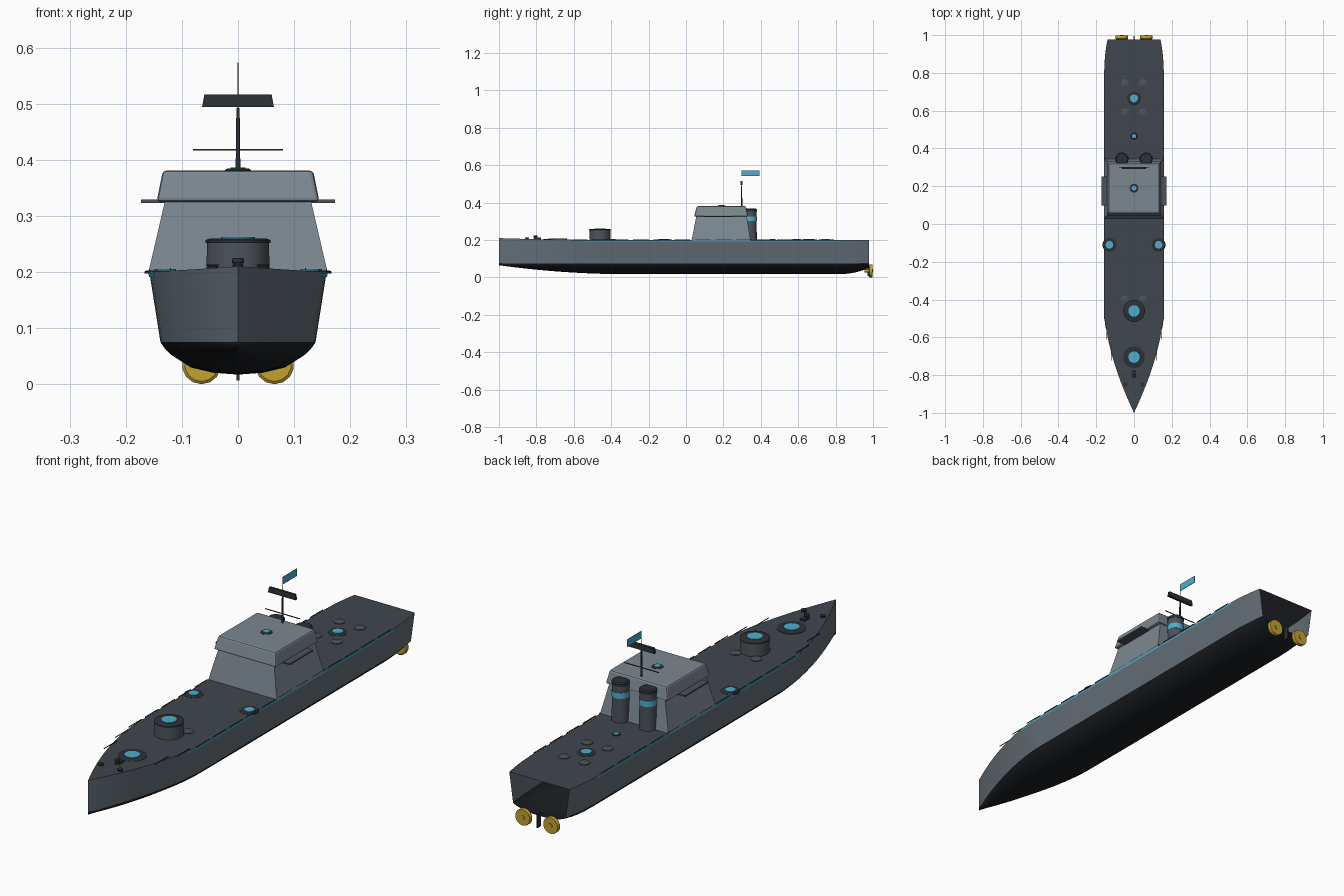
import bpy, bmesh, math

if "Cube" in bpy.data.objects:
    bpy.data.objects.remove(bpy.data.objects["Cube"])

def mat(name, r, g, b):
    m = bpy.data.materials.new(name)
    m.diffuse_color = (r, g, b, 1)
    m.use_nodes = True
    m.node_tree.nodes["Principled BSDF"].inputs["Base Color"].default_value = m.diffuse_color
    return m

HULL = mat("hull_grey", .13, .16, .19)
HOUSE = mat("house_grey", .20, .245, .28)
DECK = mat("deck_grey", .05, .062, .075)
BLACK = mat("bottom_black", .012, .014, .017)
DARK = mat("dark_metal", .025, .03, .036)
GUN = mat("mid_grey", .07, .085, .1)
TEAL = mat("teal", .08, .42, .62)
GOLD = mat("brass", .55, .36, .03)

def make(name, verts, faces, m, smooth=None, mirror=False, merge=True):
    me = bpy.data.meshes.new(name)
    me.from_pydata(verts, [], faces)
    bm = bmesh.new()
    bm.from_mesh(me)
    bmesh.ops.remove_doubles(bm, verts=bm.verts, dist=1e-5)
    bm.to_mesh(me)
    bm.free()
    me.materials.append(m)
    ob = bpy.data.objects.new(name, me)
    bpy.context.collection.objects.link(ob)
    if smooth:
        bpy.ops.object.select_all(action='DESELECT')
        ob.select_set(True)
        bpy.context.view_layer.objects.active = ob
        bpy.ops.object.shade_smooth_by_angle(angle=math.radians(smooth))
    if mirror:
        mod = ob.modifiers.new("mirror", 'MIRROR')
        mod.use_mirror_merge = merge
    return ob

def frustum(name, bottom, top, z0, z1, m, bevel=0):
    """Box tapering from the bottom to the top rectangle (x0, x1, y0, y1)."""
    v = [(x, y, z) for (a, b, c, d), z in ((bottom, z0), (top, z1))
         for x, y in ((a, c), (b, c), (b, d), (a, d))]
    f = [(3, 2, 1, 0), (4, 5, 6, 7)] + [(i, (i + 1) % 4, (i + 1) % 4 + 4, i + 4) for i in range(4)]
    ob = make(name, v, f, m)
    if bevel:
        mod = ob.modifiers.new("bevel", 'BEVEL')
        mod.width, mod.segments = bevel, 2
    return ob

def box(name, c, s, m):
    r = (c[0] - s[0] / 2, c[0] + s[0] / 2, c[1] - s[1] / 2, c[1] + s[1] / 2)
    return frustum(name, r, r, c[2] - s[2] / 2, c[2] + s[2] / 2, m)

def lathe(name, c, profile, m, n=32, axis='Z'):
    """Turned solid from (radius, height) points, capped at both ends."""
    v, f = [], []
    for r, h in profile:
        for k in range(n):
            a = 2 * math.pi * (k + .5) / n
            p = (r * math.cos(a), r * math.sin(a), h)
            if axis == 'Y':
                p = (p[0], -p[2], p[1])
            v.append(tuple(p[i] + c[i] for i in range(3)))
    for i in range(len(profile) - 1):
        for k in range(n):
            a, b = i * n + k, i * n + (k + 1) % n
            f.append((a, b, b + n, a + n))
    f += [tuple(reversed(range(n))), tuple(range(len(v) - n, len(v)))]
    return make(name, v, f, m, smooth=30)

# Hull lines: half-breadth, keel height and deck sheer along y
def half(y):
    if y < -.45:
        return .158 * (1 - min(1, (-.45 - y) / .55) ** 1.65)
    return .158 - (.018 * ((y - .8) / .178) ** 2 if y > .8 else 0)

def keel(y):
    if y < -.3:
        return .017 + .048 * ((-.3 - y) / .7) ** 2
    return .017 + (.035 * ((y - .8) / .178) ** 2.5 if y > .8 else 0)

def deck_z(y):
    return .2 + (.01 * ((-.4 - y) / .6) ** 2 if y < -.4 else 0)

STATIONS = [-1 + .55 * (i / 18) for i in range(18)] + [-.45, -.2, .1, .4, .65, .8, .85, .89, .92, .95, .978]

def loft(name, section, m, ys=STATIONS, flip=True, merge=True):
    rows = [section(y) for y in ys]
    n = len(rows[0])
    v = [(x, y, z) for y, row in zip(ys, rows) for x, z in row]
    f = []
    for i in range(len(ys) - 1):
        for j in range(n - 1):
            q = (i * n + j, i * n + j + 1, (i + 1) * n + j + 1, (i + 1) * n + j)
            f.append(q[::-1] if flip else q)
    return make(name, v, f, m, smooth=30, mirror=True, merge=merge)

BILGE = [(0, 0), (.28, .06), (.53, .22), (.76, .62), (.83, .82), (.875, 1)]
loft("hull_bottom", lambda y: [(half(y) * a, keel(y) + b * (.075 - keel(y))) for a, b in BILGE], BLACK)
loft("hull_sides", lambda y: [(half(y) * .875, .075), (half(y), deck_z(y))], HULL, merge=False)
loft("main_deck", lambda y: [(0, deck_z(y)), (half(y), deck_z(y))], DECK, flip=False)
loft("side_stripe", lambda y: [(half(y) + .0005, .191), (half(y) + .002, .198), (half(y), .2005)], TEAL,
     ys=[-.55, -.5, -.45, -.2, .1, .4, .65, .82], merge=False)

# Deck edge rails
for side in (-1, 1):
    for i in range(14):
        y = -.68 + i * .11
        box("edge_rail", (side * half(y), y, deck_z(y) + .003), (.002, .085, .003), DARK)

# Deckhouse, bridge and bridge wings
frustum("deckhouse", (-.16, .16, .03, .345), (-.13, .13, .055, .325), .198, .327, HOUSE)
frustum("bridge", (-.145, .145, .043, .332), (-.134, .134, .058, .32), .325, .381, HOUSE, bevel=.007)
for side in (-1, 1):
    box("bridge_wing", (side * .152, .175, .326), (.042, .155, .006), GUN)

# Funnels
for side in (-1, 1):
    c = (side * .064, .344, 0)
    lathe("funnel", c, [(.035, .198), (.033, .36)], GUN)
    lathe("funnel_band", c, [(.0348, .302), (.0345, .326)], TEAL)
    lathe("funnel_cap", c, [(.0345, .353), (.0345, .364), (.029, .368)], DARK)

# Mast, yard, radar, aerial and flag
lathe("mast", (0, .297, 0), [(.0045, .375), (.003, .492)], DARK, 12)
box("yard", (0, .297, .418), (.16, .003, .003), DARK)
frustum("radar_bar", (-.064, .064, .291, .303), (-.06, .06, .292, .302), .494, .516, DARK)
lathe("aerial", (0, .297, 0), [(.001, .49), (.001, .573)], DARK, 8)
box("flag", (0, .345, .557), (.002, .094, .031), TEAL)

# Round mounts with teal centres: x, y, base z, radius, teal radius
for x, y, z, r, t in ((0, -.705, .202, .057, .03), (.13, -.11, .199, .037, .02), (-.13, -.11, .199, .037, .02),
                      (0, .665, .199, .037, .021), (0, .465, .199, .017, .011), (0, .19, .38, .023, .013)):
    lathe("mount_ring", (x, y, z), [(r, -.002), (r, .002), (r * .85, .004)], DARK)
    lathe("mount_disc", (x, y, z), [(t, .003), (t, .006)], TEAL)

# Gun drum on the foredeck
lathe("drum", (0, -.46, 0), [(.057, .198), (.055, .256)], GUN)
lathe("drum_rim", (0, -.46, 0), [(.058, .252), (.058, .257), (.05, .26)], DARK)
lathe("drum_disc", (0, -.46, 0), [(.03, .258), (.03, .262)], TEAL)

# Deck hatches
for x in (-.048, .048):
    for y in (-.4, .59, .745):
        lathe("deck_hatch", (x, y, .2), [(.022, -.002), (.022, .003), (.02, .004)], GUN, 24)

# Anchor gear on the bow
for x in (-.045, .045):
    lathe("bollard", (x, -.85, .204), [(.012, -.004), (.009, .005), (.012, .009)], DARK, 16)
lathe("windlass", (0, -.805, .204), [(.012, -.003), (.008, .008), (.011, .014), (.01, .021)], DARK, 16)
box("windlass_base", (0, -.79, .207), (.02, .03, .01), DARK)

# Propellers and rudder
for x in (-.065, .065):
    lathe("propeller", (x, .988, .035), [(.034, -.009), (.035, -.006), (.035, .006), (.03, .01)], GOLD, 14, 'Y')
    lathe("propeller_hub", (x, .985, .035), [(.009, -.015), (.009, .03)], GOLD, 12, 'Y')
box("rudder", (0, .982, .036), (.006, .024, .058), DARK)
